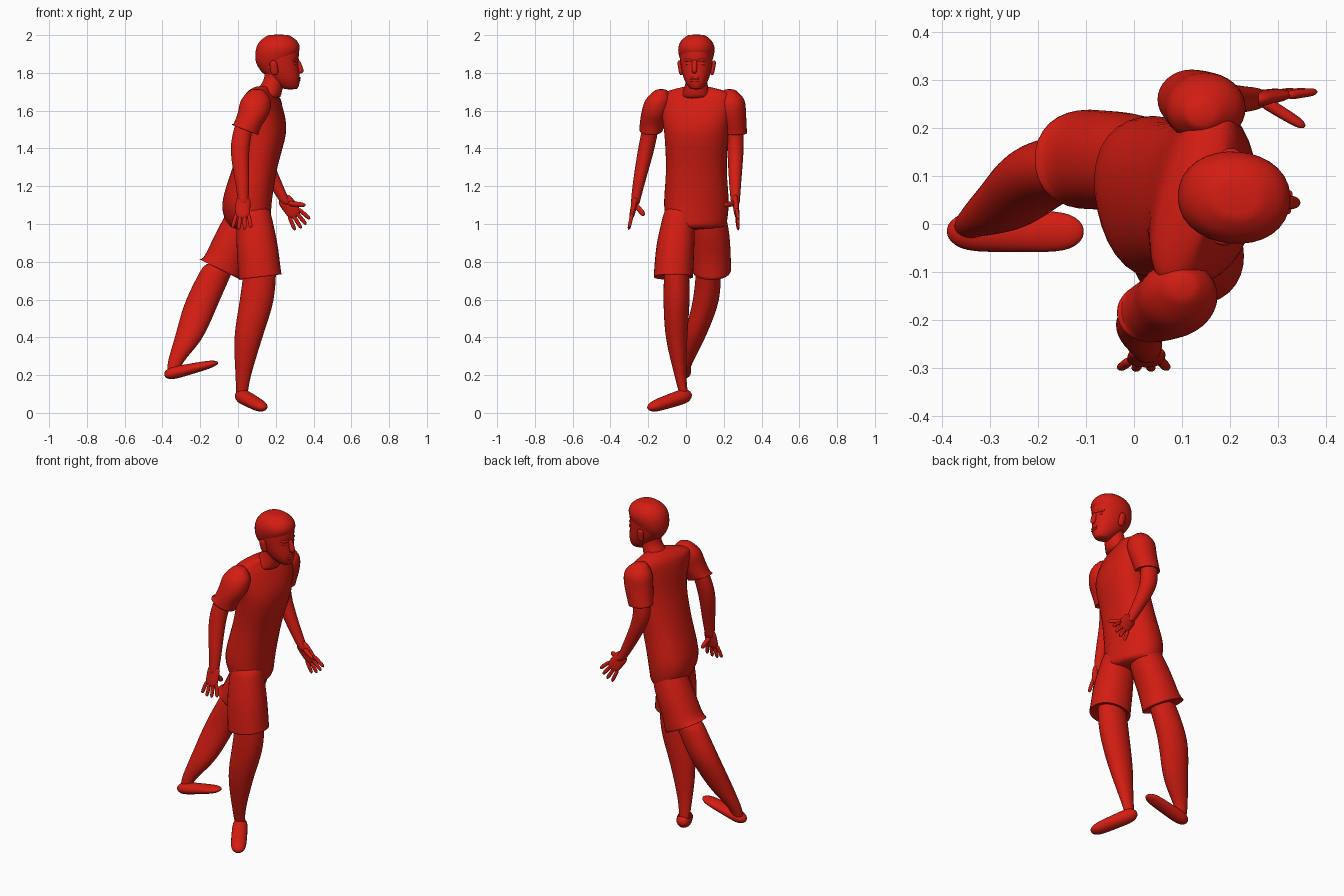
import bpy
import bmesh
from math import cos, sin, pi, tau, radians
from mathutils import Matrix, Vector

default_cube = bpy.data.objects.get("Cube")
if default_cube:
    bpy.data.objects.remove(default_cube, do_unlink=True)

# One red material for the whole figure
red = bpy.data.materials.new("red")
red.use_nodes = True
colour = (.65, .012, .006, 1)
red.diffuse_color = colour
red.node_tree.nodes["Principled BSDF"].inputs["Base Color"].default_value = colour


def skin(name, rings):
    """Bridge rings of points into a closed, smooth, subdivided object."""
    bm = bmesh.new()
    loops = [[bm.verts.new(point) for point in ring] for ring in rings]
    for lower, upper in zip(loops, loops[1:]):
        for i in range(len(lower)):
            bm.faces.new((lower[i - 1], lower[i], upper[i], upper[i - 1]))
    bm.faces.new(loops[0])
    bm.faces.new(loops[-1])
    bmesh.ops.recalc_face_normals(bm, faces=bm.faces)
    for face in bm.faces:
        face.smooth = True
    mesh = bpy.data.meshes.new(name)
    bm.to_mesh(mesh)
    bm.free()
    mesh.materials.append(red)
    obj = bpy.data.objects.new(name, mesh)
    bpy.context.collection.objects.link(obj)
    subdivision = obj.modifiers.new("smooth", "SUBSURF")
    subdivision.levels = subdivision.render_levels = 1


def flowing(rows, steps=3):
    """Pass a smooth curve through rows of position and size together."""
    padded = [rows[0], *rows, rows[-1]]
    result = []
    for before, start, end, after in zip(padded, padded[1:], padded[2:], padded[3:]):
        for k in range(steps):
            t = k / steps
            pull, push = (end - before) / 2, (after - start) / 2
            bend = (end - start) * 3 - pull * 2 - push
            curl = (start - end) * 2 + pull + push
            result.append(start + pull * t + bend * t * t + curl * t ** 3)
    return result + [rows[-1]]


def oval(flatness, *depths):
    """Half depth and half width pairs with one proportion."""
    return [(depth, depth * flatness) for depth in depths]


def loft(name, path, girths, power=2, turn=(0, 0), slope=0, hem=False, sides=16):
    """Level superellipse sections along a path. The turn runs evenly from the
    first height to the last; a hem is tilted by the slope and turned in."""
    rows = flowing([Vector((*point, *girth)) for point, girth in zip(path, girths)])
    low, high = rows[0][2], rows[-1][2]
    sections = [(row, 0) for row in rows]
    if hem:
        x, y, z, depth, width = rows[-1]
        inner = Vector((x, y, z + .01, depth * .85, width * .85))
        sections[-1:] = [(rows[-1], slope), (rows[-1] - Vector((0, 0, .004, 0, 0)), slope),
                         (inner, slope)]
    rings = []
    for (x, y, z, depth, width), tilt in sections:
        blend = (z - low) / (high - low)
        spin = Matrix.Rotation(radians(turn[0] + (turn[1] - turn[0]) * blend), 3, "Z")
        ring = []
        for i in range(sides):
            c, s = cos(tau * i / sides), sin(tau * i / sides)
            reach = (abs(c) ** power + abs(s) ** power) ** (-1 / power)
            offset = spin @ Vector((c * depth, s * width, 0)) * reach
            offset.z = offset.x * tilt
            ring.append(Vector((x, y, z)) + offset)
        rings.append(ring)
    skin(name, rings)


def capsule(name, start, end, width, height, side, taper=1, sides=10):
    """Rounded bar from start to end; the taper scales the height at the end."""
    start, end = Vector(start), Vector(end)
    along = (end - start).normalized()
    across = Vector(side)
    across = (across - along * across.dot(along)).normalized()
    rise = across.cross(along)
    rings = []
    for k in range(sides + 1):
        t = (1 - cos(pi * k / sides)) / 2
        swell = max(.2, (1 - abs(2 * t - 1) ** 6) ** .5)
        tall = height * (1 + (taper - 1) * t)
        rings.append([start.lerp(end, t)
                      + across * width * swell * cos(tau * i / sides)
                      + rise * tall * swell * sin(tau * i / sides)
                      for i in range(sides)])
    skin(name, rings)


MIDDLE = .055


def centred(*points):
    """Path of x and z pairs on the body's middle plane."""
    return [(x, MIDDLE, z) for x, z in points]


# Shirt: the body twists from hips to shoulders
loft("shirt_body",
     centred((.065, .97), (.045, 1.1), (.09, 1.3), (.14, 1.5),
             (.13, 1.65), (.125, 1.7), (.14, 1.73)),
     [(.1, .16), (.13, .175), (.12, .163), (.118, .175),
      (.085, .2), (.06, .17), (.04, .05)], power=2.4, turn=(18, -18))

# Sleeves and arms
sleeve = oval(.88, .03, .08, .085, .073)
loft("right_sleeve", [(.1, -.13, 1.715), (.095, -.145, 1.66), (.08, -.165, 1.58),
                      (.035, -.185, 1.5)], sleeve, slope=-.4, hem=True)
loft("left_sleeve", [(.14, .23, 1.715), (.15, .24, 1.66), (.145, .245, 1.58),
                     (.12, .26, 1.48)], sleeve, slope=-.1, hem=True)
arm = oval(.87, .05, .051, .036, .026)
loft("right_arm", [(.04, -.18, 1.55), (.01, -.21, 1.4), (.024, -.253, 1.2),
                   (.028, -.27, 1.1)], arm)
loft("left_arm", [(.12, .26, 1.55), (.115, .262, 1.4), (.205, .26, 1.2),
                  (.26, .262, 1.1)], arm)

# Shorts: standing right leg, trailing left leg
shorts = oval(.92, .085, .11, .115)
loft("right_shorts_leg", [(.08, -.03, 1.1), (.1, -.055, .9), (.117, -.067, .72)],
     shorts, power=2.3, slope=.13, hem=True)
loft("left_shorts_leg", [(.045, .12, 1.1), (-.01, .13, .95), (-.095, .135, .76)],
     shorts, power=2.3, slope=-.5, hem=True)

# Legs
leg = oval(.77, .085, .092, .076, .042, .03)
loft("right_leg", [(.12, -.05, .8), (.1, -.05, .6), (.055, -.05, .4),
                   (.028, -.03, .2), (.02, -.01, .09)], leg)
loft("left_leg", [(-.09, .12, .8), (-.185, .107, .6), (-.26, .045, .4),
                  (-.33, .005, .27), (-.345, -.01, .2)], leg)

# Feet
capsule("right_foot", (0, .025, .1), (.14, -.2, .024), .046, .046, (.8, .5, 0), .7)
capsule("left_foot", (-.39, -.015, .2), (-.105, -.016, .267), .046, .04, (0, 1, 0), .5)


def hand(side_name, wrist, reach, across, thumb_tip):
    """Palm with four fanned fingers and a thumb."""
    wrist, reach, across = Vector(wrist), Vector(reach), Vector(across)
    capsule(side_name + "palm", wrist - reach * .2, wrist + reach * 1.15,
            .042, .02, across, .7)
    for i, name in enumerate(("little", "ring", "middle", "index")):
        spread = i - 1.5
        capsule(side_name + name + "_finger",
                wrist + reach * .85 + across * spread * .021,
                wrist + reach * (1.8 - .06 * spread ** 2) + across * spread * .033,
                .011, .011, across, .8)
    capsule(side_name + "thumb", wrist + reach * .25, thumb_tip, .015, .015, reach, .7)


hand("right_", (.028, -.268, 1.13), (-.005, -.02, -.09), (1, 0, 0), (.05, -.22, 1.045))
hand("left_", (.245, .26, 1.13), (.058, .01, -.08), (.8, 0, .6), (.357, .203, 1.1))

# Neck, head and hair
loft("neck", centred((.14, 1.66), (.187, 1.75), (.2, 1.81)), oval(1, .085, .058, .06))
loft("head", centred((.28, 1.712), (.25, 1.76), (.215, 1.85), (.215, 1.93), (.215, 1.985)),
     oval(.8, .035, .08, .107, .107, .05), power=2.2, turn=(-5, -5))
loft("hair", centred((.185, 1.79), (.19, 1.85), (.21, 1.92), (.215, 1.97), (.215, 2.003)),
     oval(.83, .05, .096, .119, .1, .05), power=2.2, turn=(-5, -5))


def on_head(forward, out, z):
    """Place a feature relative to the turned head."""
    turned = Matrix.Rotation(radians(-5), 3, "Z") @ Vector((forward, out, z))
    return turned + Vector((.213, MIDDLE, 0))


# Face
forward, sideways, upward = Matrix.Identity(3)
capsule("nose", on_head(.1, 0, 1.87), on_head(.122, 0, 1.797), .015, .014, sideways, 1.5)
for name, z in (("upper_lip", 1.773), ("lower_lip", 1.76)):
    capsule(name, on_head(.111, -.025, z), on_head(.111, .025, z), .007, .007, upward)
for sign, side_name in ((-1, "right_"), (1, "left_")):
    capsule(side_name + "brow", on_head(.106, sign * .012, 1.868),
            on_head(.083, sign * .06, 1.868), .008, .008, upward)
    capsule(side_name + "eye", on_head(.1, sign * .02, 1.848),
            on_head(.088, sign * .05, 1.848), .007, .007, upward)
    capsule(side_name + "ear", on_head(-.01, sign * .08, 1.788),
            on_head(-.02, sign * .094, 1.865), .022, .012, forward)
